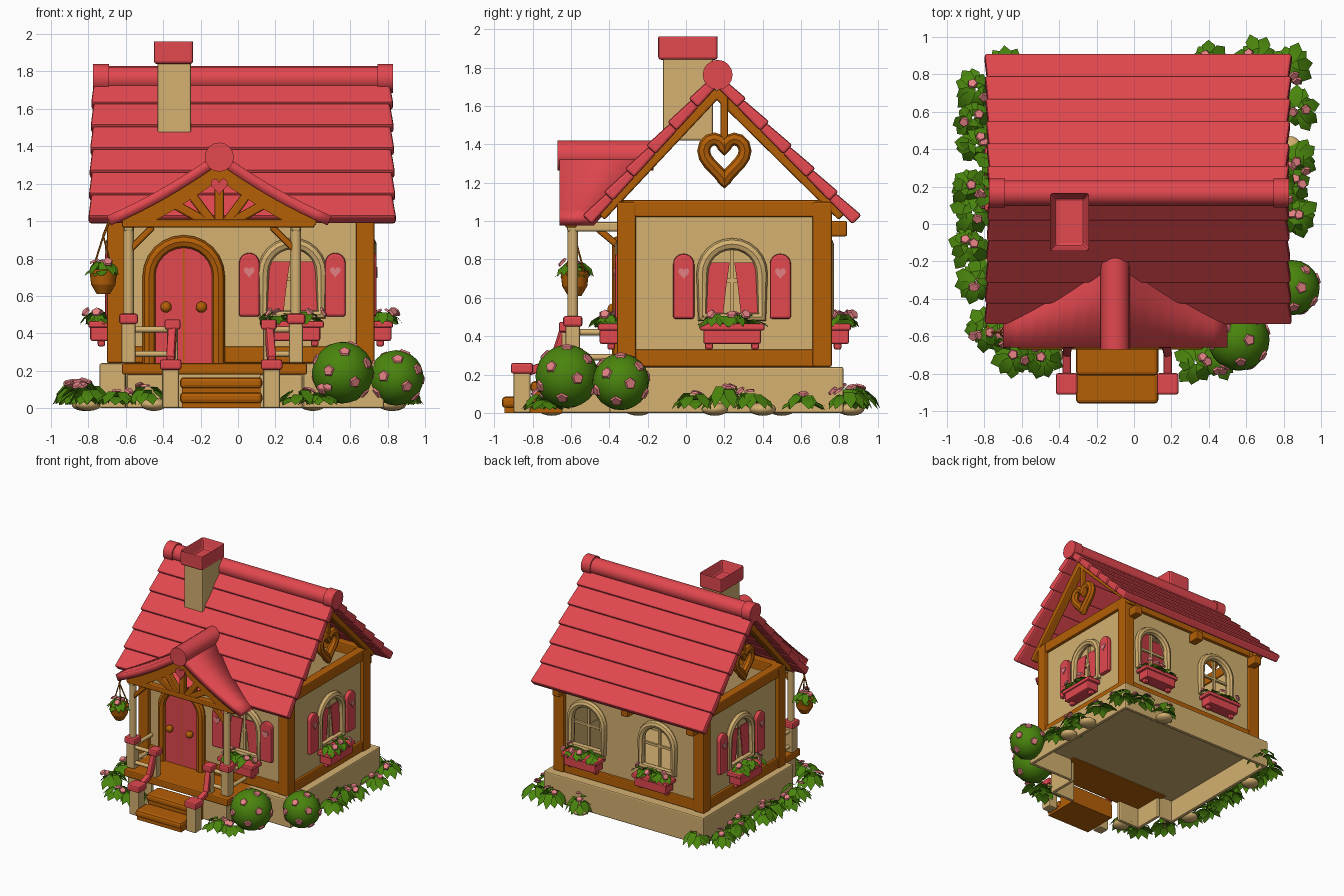
import bpy, bmesh, math, random
from mathutils import Vector, Matrix

random.seed(4)
old = bpy.data.objects.get("Cube")
if old:
    bpy.data.objects.remove(old)


def material(name, *rgb):
    m = bpy.data.materials.new(name)
    m.use_nodes = True
    m.diffuse_color = (*rgb, 1)
    m.node_tree.nodes["Principled BSDF"].inputs["Base Color"].default_value = (*rgb, 1)
    return m


red = material("rose red", .76, .065, .078)
wood = material("warm wood", .46, .115, .002)
tan = material("tan plaster", .66, .44, .165)
green = material("leaf green", .068, .235, .004)
pink = material("petal pink", .78, .22, .23)
place = Matrix()


def at(angle=0, u=0, d=0):
    """Set the wall frame: x along the wall, -y outward."""
    global place
    place = Matrix.Rotation(math.radians(angle), 4, 'Z') @ Matrix.Translation((u, -d, 0))


def finish(name, bm, mats, bevel=0, smooth=False, normals=True):
    if normals:
        bmesh.ops.recalc_face_normals(bm, faces=bm.faces)
    me = bpy.data.meshes.new(name)
    bm.to_mesh(me)
    bm.free()
    me.transform(place)
    for m in mats if isinstance(mats, tuple) else (mats,):
        me.materials.append(m)
    if smooth:
        me.polygons.foreach_set("use_smooth", [True] * len(me.polygons))
        me.set_sharp_from_angle(angle=math.radians(40))
    ob = bpy.data.objects.new(name, me)
    bpy.context.scene.collection.objects.link(ob)
    if bevel:
        mod = ob.modifiers.new("soft edges", 'BEVEL')
        mod.width, mod.segments = bevel, 2
    return ob


def block(name, mat, f, bevel=.01):
    bm = bmesh.new()
    bmesh.ops.create_cube(bm, size=2)
    for v in bm.verts:
        v.co = f(*v.co)
    return finish(name, bm, mat, bevel)


def box(name, mat, x, y, z, bevel=.01):
    return block(name, mat, lambda a, b, c: Vector((x[a > 0], y[b > 0], z[c > 0])), bevel)


def post(name, mat, x, y, z, w, bevel=.01):
    return box(name, mat, (x - w / 2, x + w / 2), (y - w / 2, y + w / 2), z, bevel)


def beam(name, mat, p, q, w):
    p, q = Vector(p), Vector(q)
    d = q - p
    rot = d.to_track_quat('Z', 'Y')
    return block(name, mat, lambda a, b, c: (p + q) / 2 + rot @ Vector((a * w, b * w, c * d.length)) / 2)


def rod(name, mat, p, q, r, r2=None, sides=16):
    p, q = Vector(p), Vector(q)
    d = q - p
    bm = bmesh.new()
    bmesh.ops.create_cone(bm, cap_ends=True, segments=sides, radius1=r, radius2=r if r2 is None else r2, depth=d.length,
                          matrix=Matrix.Translation((p + q) / 2) @ d.to_track_quat('Z', 'Y').to_matrix().to_4x4())
    return finish(name, bm, mat, smooth=True)


def ball(name, mat, c, r, squash=1):
    bm = bmesh.new()
    bmesh.ops.create_icosphere(bm, subdivisions=3, radius=r,
                               matrix=Matrix.Translation(c) @ Matrix.Diagonal((1, 1, squash, 1)))
    return finish(name, bm, mat, smooth=True)


def prism(name, mat, pts, y0, y1, bevel=0):
    bm = bmesh.new()
    f = bm.faces.new([bm.verts.new((x, y0, z)) for x, z in pts])
    geo = bmesh.ops.extrude_face_region(bm, geom=[f])["geom"]
    bmesh.ops.translate(bm, vec=(0, y1 - y0, 0), verts=[v for v in geo if isinstance(v, bmesh.types.BMVert)])
    return finish(name, bm, mat, bevel)


def sweep(name, mat, pts, r, cyclic=True, y=0):
    cu = bpy.data.curves.new(name, 'CURVE')
    cu.dimensions, cu.bevel_depth, cu.bevel_resolution, cu.use_fill_caps = '3D', r, 2, True
    sp = cu.splines.new('POLY')
    sp.points.add(len(pts) - 1)
    for p, (x, z) in zip(sp.points, pts):
        p.co = (x, y, z, 1)
    sp.use_cyclic_u = cyclic
    tmp = bpy.data.objects.new(name + " path", cu)
    bpy.context.scene.collection.objects.link(tmp)
    me = bpy.data.meshes.new_from_object(tmp.evaluated_get(bpy.context.evaluated_depsgraph_get()))
    bm = bmesh.new()
    bm.from_mesh(me)
    bpy.data.objects.remove(tmp)
    finish(name, bm, mat, smooth=True)


def arch(w, z0, z1, cx=0):
    r = w / 2
    turn = [math.pi * i / 12 for i in range(13)]
    return [(cx - r, z0)] + [(cx - r * math.cos(t), z1 - r + r * math.sin(t)) for t in turn] + [(cx + r, z0)]


def heart(sx, sz, cx, cz):
    ts = [math.tau * i / 28 for i in range(28)]
    return [(cx + sx * math.sin(t) ** 3, cz + sz * (13 * math.cos(t) - 5 * math.cos(2 * t)
             - 2 * math.cos(3 * t) - math.cos(4 * t)) / 16) for t in ts]


def blossom(bm, pos, normal, r):
    m = Matrix.Translation(pos) @ Vector(normal).to_track_quat('Z', 'Y').to_matrix().to_4x4()
    made = bmesh.ops.create_cone(bm, cap_ends=True, segments=5, radius1=r, radius2=r * .8, depth=.012, matrix=m)
    for f in {f for v in made["verts"] for f in v.link_faces}:
        f.material_index = 1


def plant(name, c, r, h, leaves=11, spread=0, blooms=2):
    """Arching leaves whose tips droop outward, topped with flowers."""
    bm = bmesh.new()
    for i in range(leaves):
        a = math.tau * (i + random.uniform(-.3, .3)) / leaves
        L, H, w = r * random.uniform(.65, 1.1), h * random.uniform(.5, 1.1), r * .27
        o = Vector(c) + Vector((random.uniform(-spread, spread), 0, 0))
        out, side = Vector((math.cos(a), math.sin(a), 0)), Vector((-math.sin(a), math.cos(a), 0))
        def v(t, s, z):
            return bm.verts.new(o + out * L * t + side * s * w + Vector((0, 0, H * z)))
        base, tip = v(.05, 0, .9), v(1, 0, .1)
        right, left = [[v(.4, s * .8, .9), v(.75, s, .55)] for s in (-1, 1)]
        bm.faces.new([base, right[0], left[0]])
        bm.faces.new([right[0], right[1], left[1], left[0]])
        bm.faces.new([right[1], tip, left[1]])
    for i in range(blooms):
        off = Vector((random.uniform(-1, 1) * (spread + r * .5), random.uniform(-.7, .4) * r, h))
        blossom(bm, Vector(c) + off, (off.x * .5, off.y, h * .7), .03)
    finish(name, bm, (green, pink), smooth=True, normals=False)


def wall(name, u0, u1, holes):
    bm = bmesh.new()
    edges = []
    for loop in [[(u0, .24), (u1, .24), (u1, 1.06), (u0, 1.06)]] + [arch(.3, .5, .88, u) for u in holes]:
        vs = [bm.verts.new((x, 0, z)) for x, z in loop]
        edges += [bm.edges.new((a, b)) for a, b in zip(vs, vs[1:] + vs[:1])]
    bmesh.ops.triangle_fill(bm, use_beauty=True, edges=edges, normal=(0, -1, 0))
    geo = bmesh.ops.extrude_face_region(bm, geom=bm.faces[:])["geom"]
    bmesh.ops.translate(bm, vec=(0, .04, 0), verts=[v for v in geo if isinstance(v, bmesh.types.BMVert)])
    finish(name, bm, tan)
    box(name + " sill beam", wood, (u0, u1), (-.02, .03), (.24, .33))
    box(name + " top beam", wood, (u0, u1), (-.025, .05), (1.02, 1.11))


def window(name, dressed, reach):
    sweep(name + " frame", tan, arch(.31, .5, .88), .031, y=-.01)
    box(name + " mullion", tan, (-.01, .01), (.005, .025), (.5, .88), 0)
    box(name + " crossbar", tan, (-.15, .15), (.005, .025), (.68, .7), 0)
    box(name + " planter", red, (-.15, .15), (-.12, -.01), (.36, .44))
    box(name + " planter rim", red, (-.17, .17), (-.13, 0), (.43, .465))
    for s in (-1, 1):
        post(name + " planter foot", red, s * .12, -.06, (.33, .37), .04)
        if dressed:
            # Curtains hang close together and part towards the sill
            prism(name + " curtain", red, [(s * .145, .48), (s * .05, .48), (s * .03, .66), (s * .012, .785),
                                           (s * .145, .785)], -.004, .003)
            prism(name + " shutter", red, arch(.11, .49, .83, s * reach), -.04, 0, .012)
            prism(name + " shutter heart", pink, heart(.028, .032, s * reach, .73), -.047, -.039)
    if dressed:
        prism(name + " pane", tan, arch(.3, .5, .88), .03, .036)
    plant(name + " flowers", (0, -.075, .44), .105, .075, 28, .12, 4)


# Walls and their windows: angle, wall distance, wall span, window positions
for side, ang, d, u0, u1, spots in (("front", 0, .33, -.67, .7, [.29]), ("left", 90, .7, -.33, .73, [.24]),
                                    ("back", 180, .73, -.7, .67, [-.42, .25]), ("right", -90, .67, -.73, .33, [-.24])):
    at(ang, 0, d)
    wall(side + " wall", u0, u1, spots)
    for u in spots:
        at(ang, u, d)
        window(side + " window", side != "back", .23 if side == "front" else .252)

# Double door
at(0, -.29, .33)
prism("door", red, arch(.33, .24, .88), -.025, 0)
sweep("door frame", wood, arch(.37, .24, .89), .035, False, -.02)
box("door seam", wood, (-.003, .003), (-.028, 0), (.24, .87), 0)
for s in (-1, 1):
    ball("door knob", wood, (s * .095, -.05, .54), .03)

# Open gables with hanging hearts
for ang, u, d in ((90, .2, .71), (-90, -.2, .68)):
    at(ang, u, d)
    sweep("gable heart", wood, heart(.108, .124, 0, 1.335), .034)
    beam("gable king post", wood, (0, 0, 1.42), (0, 0, 1.7), .04)
at()
for x in (-.66, .69):
    for y, z in ((-.45, 1.03), (.82, 1.03)):
        beam("gable rafter", wood, (x, .16, 1.68), (x, y, z), .07)
for x in (-.65, .68):
    for y in (-.31, .71):
        post("corner post", wood, x, y, (.24, 1.1), .1)
for x in (-.62, 0, .65):
    box("eave bracket", wood, (x - .035, x + .035), (.74, .84), (.92, 1))

# Hollow foundation, open beneath the porch, with floor and stones
for x in ((-.74, -.71), (.75, .78)):
    box("foundation side", tan, x, (-.4, .82), (0, .24))
box("foundation back", tan, (-.73, .77), (.79, .82), (0, .24))
for x in ((-.73, -.6), (.35, .77)):
    box("foundation front", tan, x, (-.4, -.37), (0, .24))
box("house floor", tan, (-.73, .77), (-.38, .8), (.19, .238), 0)
for x, y in ((-.82, .5), (-.8, -.25), (.82, .15), (.83, .4), (-.45, -.7), (.4, .86)):
    ball("garden stone", tan, (x, y, .02), .07, .5)

# Main roof built of overlapping shingle rows


def shingles(name, ridge, eave, rows):
    d = eave - ridge
    n = Vector((0, abs(d.z), abs(d.y))).normalized()
    n.y *= math.copysign(1, d.y)

    def row(i):
        def corner(a, b, c):
            x = (.83 if b > 0 else .81) if a > 0 else (-.785 if b > 0 else -.77)
            lift = (.043 if b > 0 else .028) if c > 0 else -.025
            p = ridge + d * ((i + (1.04 if b > 0 else 0)) / rows) + n * lift
            return Vector((x + .003 * a * i, p.y, p.z))
        return corner
    for i in range(rows):
        block(name, red, row(i), .014)


peak = Vector((0, .16, 1.735))
shingles("front roof row", peak, Vector((0, -.505, 1.005)), 6)
shingles("back roof row", peak, Vector((0, .88, 1.005)), 6)
rod("roof ridge", red, (-.75, .165, 1.76), (.8, .165, 1.76), .068)
for x in (-.775, .745):
    rod("ridge end", red, (x, .165, 1.762), (x + .085, .165, 1.762), .078)

# Chimney with a hollow cap
box("chimney stack", tan, (-.43, -.25), (-.12, .14), (1.42, 1.85))
bm = bmesh.new()
bmesh.ops.create_cube(bm, size=1, matrix=Matrix.Translation((-.345, .01, 1.905)) @ Matrix.Diagonal((.21, .31, .13, 1)))
top = max(bm.faces, key=lambda f: f.calc_center_median().z)
bmesh.ops.inset_individual(bm, faces=[top], thickness=.04)
bmesh.ops.translate(bm, vec=(0, 0, -.1), verts=top.verts)
finish("chimney cap", bm, red, .015)

# Porch roof: a flared gable running back to the main roof


def flare(x):
    dx = abs(x + .1)
    return 1.36 - .72 * dx + .25 * dx * dx


xs = [-.1 + .59 * i / 8 for i in range(-8, 9)]
bm = bmesh.new()
cols = [[bm.verts.new((x, y, flare(x) - .02)) for y in (-.66, -.5 + (flare(x) - 1) / 1.09)] for x in xs]
for a, b in zip(cols, cols[1:]):
    bm.faces.new((a[0], b[0], b[1], a[1]))
mod = finish("porch roof", bm, red, smooth=True).modifiers.new("thickness", 'SOLIDIFY')
mod.thickness, mod.offset = .055, 0
rod("porch ridge", red, (-.1, -.67, 1.342), (-.1, -.17, 1.342), .078)
inner = xs[1:-1]
prism("porch rafters", wood, [(x, flare(x) - .04) for x in inner]
      + [(x, max(flare(x) - .14, .98)) for x in reversed(inner)], -.63, -.57)
box("porch tie beam", wood, (-.62, .41), (-.63, -.57), (.965, 1.01))
for x, z in ((-.1, 1.26), (-.24, 1.13), (.04, 1.13), (-.34, 1.09), (.14, 1.09)):
    beam("porch truss strut", wood, (-.1 + (x + .1) * .25, -.6, .99), (x, -.6, z), .05)
prism("porch heart", red, heart(.045, .05, -.1, 1.19), -.645, -.62)

# Porch deck, thin plinth and steps
box("porch deck", wood, (-.62, .37), (-.67, -.33), (.18, .24))
for s in (-1, 1):
    c = -.125
    box("porch plinth front", tan, sorted((c + s * .24, c + s * .47)), (-.65, -.62), (0, .18))
    box("porch plinth side", tan, sorted((c + s * .44, c + s * .47)), (-.65, -.38), (0, .18))
for y, z in ((-.96, .085), (-.81, .165)):
    box("porch step", wood, (-.31, .13), (y, y + .17), (z - .06, z), .02)
    box("step riser", wood, (-.3, .12), (y + .015, y + .17), (0, z - .04), 0)


def capped(name, x, y, z0, z1, w):
    post(name, tan, x, y, (z0, z1), w)
    post(name + " cap", red, x, y, (z1 - .01, z1 + .045), w + .025, .012)


# Porch posts, railings and braces on each side
for s, outer, near, newel in ((-1, -.585, -.35, -.36), (1, .31, .165, .18)):
    rod("porch column", tan, (outer, -.59, .24), (outer, -.59, .98), .028)
    capped("outer railing post", outer, -.59, .24, .46, .075)
    capped("inner railing post", near, -.62, .2, .43, .06)
    capped("stair newel", newel, -.855, 0, .215, .09)
    # The stair rail sags low, then sweeps up to the porch
    sag = (newel, -.69, .26)
    beam("stair rail", red, (newel, -.84, .21), sag, .045)
    beam("stair rail rise", red, sag, (near, -.635, .43), .045)
    for z in (.29, .42):
        rod("front rail", tan, (outer, -.6, z), (near, -.6, z), .016)
        rod("side rail", tan, (outer, -.58, z), (outer, -.34, z), .016)
    beam("column brace", wood, (outer, -.59, .84), (outer - s * .13, -.59, .97), .035)
    beam("wall brace", wood, (outer, -.34, .86), (outer, -.46, .96), .035)
    beam("porch plate", tan, (outer, -.62, .97), (outer, -.33, .97), .05)

# Hanging basket
hook = Vector((-.72, -.58, .92))
rod("basket hanger", wood, hook, hook + Vector((.04, 0, .1)), .007, sides=6)
rod("basket pot base", wood, (-.72, -.58, .61), (-.72, -.58, .66), .035, .065)
rod("basket pot", wood, (-.72, -.58, .66), (-.72, -.58, .74), .065, .075)
for dx, dy in ((-.06, 0), (.05, .05), (.05, -.05)):
    rod("basket rope", wood, hook + Vector((dx, dy, -.19)), hook, .005, sides=6)
plant("basket flowers", (-.72, -.58, .7), .105, .085, 18, .01, 4)

# Round bushes dotted with blossoms
for c, r in (((.56, -.62, .19), .165), ((.845, -.34, .162), .148)):
    ball("round bush", green, c, r)
    bm = bmesh.new()
    for i in range(14):
        z, a = 1 - (i + .5) / 8, i * 2.4
        k = math.sqrt(1 - z * z)
        n = Vector((k * math.cos(a), k * math.sin(a), z))
        blossom(bm, Vector(c) + n * r, n, .034)
    finish("bush blossoms", bm, (green, pink))

# Plants around the foundation
for x, y in ((-.84, .72), (-.86, .57), (-.84, .42), (-.88, .2), (-.86, .06), (-.88, -.12), (-.84, -.3), (-.8, -.56),
             (-.64, -.7), (-.49, -.71), (.33, -.74), (.44, -.72), (.87, .04), (.84, .2), (.86, .34), (.87, .62),
             (.83, .84), (.4, .87), (.66, .88), (-.68, .82)):
    plant("garden plant", (x, y, .01), .13, random.uniform(.08, .14))
